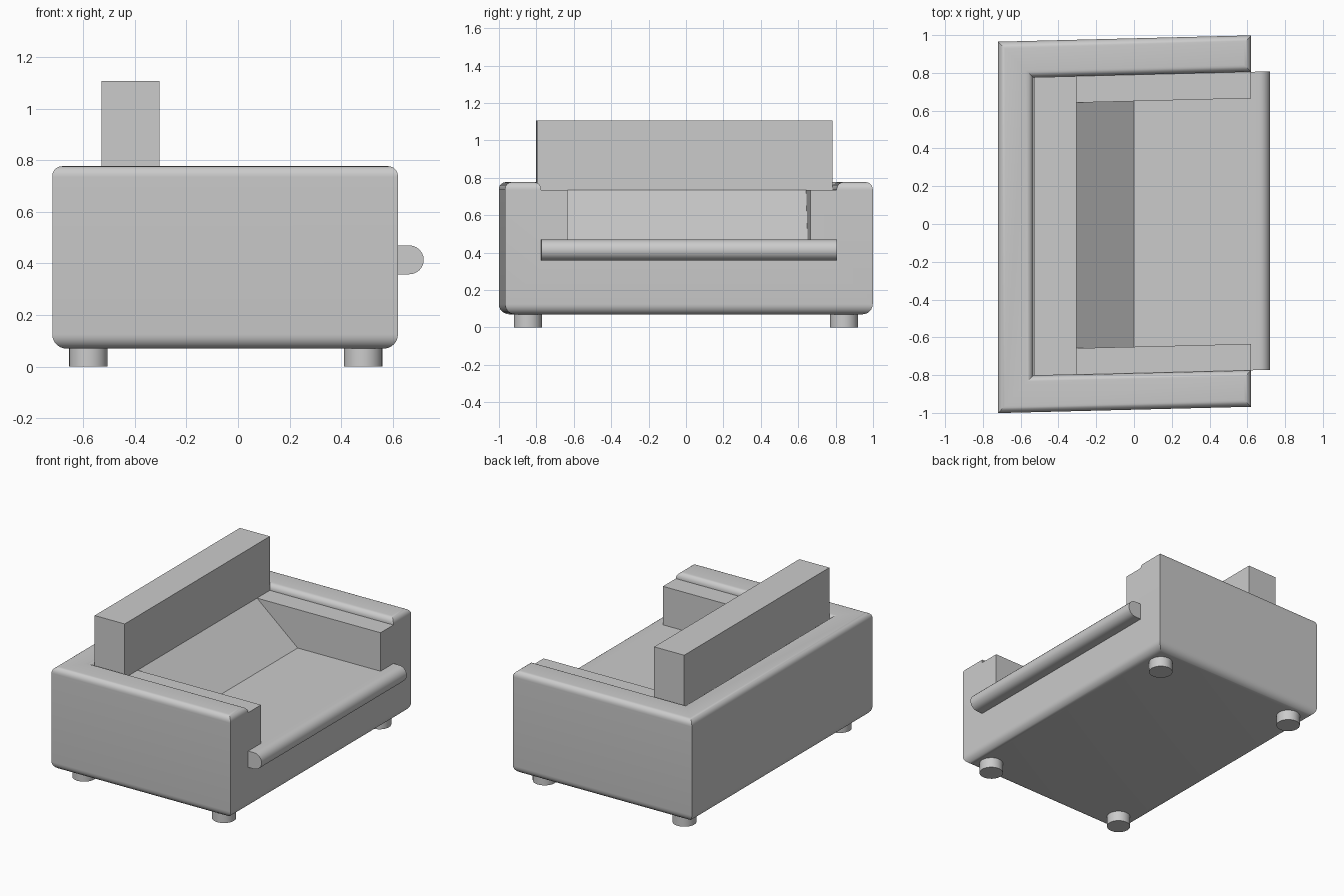
import bpy, bmesh, math
from mathutils import Matrix, Vector

cube = bpy.data.objects.get("Cube")
if cube:
    bpy.data.objects.remove(cube, do_unlink=True)

SKEW = 0.025            # slight sideways lean of the whole plan
BACK, FRONT = -0.72, 0.62
HALF = 0.983            # half the sofa's width
INNER = 0.79            # half width between the raised rims
LEDGE, SEAT, BASE = 0.735, 0.47, 0.07

fabric = bpy.data.materials.new("light grey")
fabric.use_nodes = True
grey = (0.6, 0.6, 0.6, 1)
fabric.diffuse_color = grey
fabric.node_tree.nodes["Principled BSDF"].inputs["Base Color"].default_value = grey


def prism(points, direction):
    """Closed prism: a polygon pushed along a direction."""
    bm = bmesh.new()
    face = bm.faces.new([bm.verts.new(p) for p in points])
    moved = bmesh.ops.extrude_face_region(bm, geom=[face])["geom"]
    bmesh.ops.translate(bm, vec=direction,
                        verts=[v for v in moved if isinstance(v, bmesh.types.BMVert)])
    bmesh.ops.recalc_face_normals(bm, faces=bm.faces)
    return bm


def side_prism(profile, half):
    """Prism from an (x, z) profile, centred across the width."""
    return prism([(x, -half, z) for x, z in profile], Vector((0, 2 * half, 0)))


def plan_prism(outline, low, high):
    """Prism from an (x, y) outline."""
    return prism([(x, y, low) for x, y in outline], Vector((0, 0, high - low)))


def box(x0, x1, half, z0, z1):
    return side_prism([(x0, z0), (x1, z0), (x1, z1), (x0, z1)], half)


def round_level(bm, z, radius):
    """Round the edges lying at one height."""
    edges = [e for e in bm.edges if all(abs(v.co.z - z) < 1e-4 for v in e.verts)]
    bmesh.ops.bevel(bm, geom=edges, offset=radius, segments=6, profile=0.5,
                    affect='EDGES', clamp_overlap=True)


def finish(name, bm, skew=SKEW):
    for v in bm.verts:
        v.co.y += skew * v.co.x
    mesh = bpy.data.meshes.new(name)
    bm.to_mesh(mesh)
    bm.free()
    mesh.materials.append(fabric)
    ob = bpy.data.objects.new(name, mesh)
    bpy.context.collection.objects.link(ob)
    return ob


def smooth(ob):
    bpy.ops.object.select_all(action='DESELECT')
    ob.select_set(True)
    bpy.context.view_layer.objects.active = ob
    bpy.ops.object.shade_smooth_by_angle(angle=math.radians(30))


# Body with rounded underside; the seat hollow is cut out of it
bm = box(BACK, FRONT, HALF, BASE, LEDGE)
round_level(bm, BASE, 0.055)
body = finish("sofa_body", bm)
slope = (LEDGE - SEAT) / 0.305
cutter = finish("seat_hollow", side_prism(
    [(0, SEAT), (0.9, SEAT), (0.9, 0.9), (-(0.9 - SEAT) / slope, 0.9)], 0.65))
cutter.hide_render = True
cut = body.modifiers.new("hollow", 'BOOLEAN')
cut.operation, cut.solver, cut.object = 'DIFFERENCE', 'EXACT', cutter
bpy.context.view_layer.objects.active = body
bpy.ops.object.modifier_apply(modifier=cut.name)
bpy.data.objects.remove(cutter, do_unlink=True)
smooth(body)

# U-shaped padded rim along the arms and back
rim_back = -0.535
bm = plan_prism([(BACK, -HALF), (FRONT, -HALF), (FRONT, -INNER), (rim_back, -INNER),
                 (rim_back, INNER), (FRONT, INNER), (FRONT, HALF), (BACK, HALF)],
                LEDGE, 0.777)
round_level(bm, 0.777, 0.038)
smooth(finish("arm_and_back_rim", bm))

# Back cushion
finish("back_cushion", box(-0.53, -0.305, INNER, LEDGE, 1.107))

# Rounded lip along the seat front
radius = 0.056
mid = SEAT - radius
arc = [(0.664 + radius * math.cos(a), mid + radius * math.sin(a))
       for a in (math.pi * (i / 12 - 0.5) for i in range(13))]
smooth(finish("seat_front_lip", side_prism(
    [(FRONT, mid - radius)] + arc + [(FRONT, SEAT)], INNER)))

# Four round feet
for end, x in (("back", -0.58), ("front", 0.485)):
    for side, y in (("right", -0.845), ("left", 0.845)):
        bm = bmesh.new()
        bmesh.ops.create_cone(bm, cap_ends=True, segments=24, radius1=0.075,
                              radius2=0.075, depth=0.08,
                              matrix=Matrix.Translation((x, y, 0.04)))
        smooth(finish(f"{end}_{side}_foot", bm, 0))
